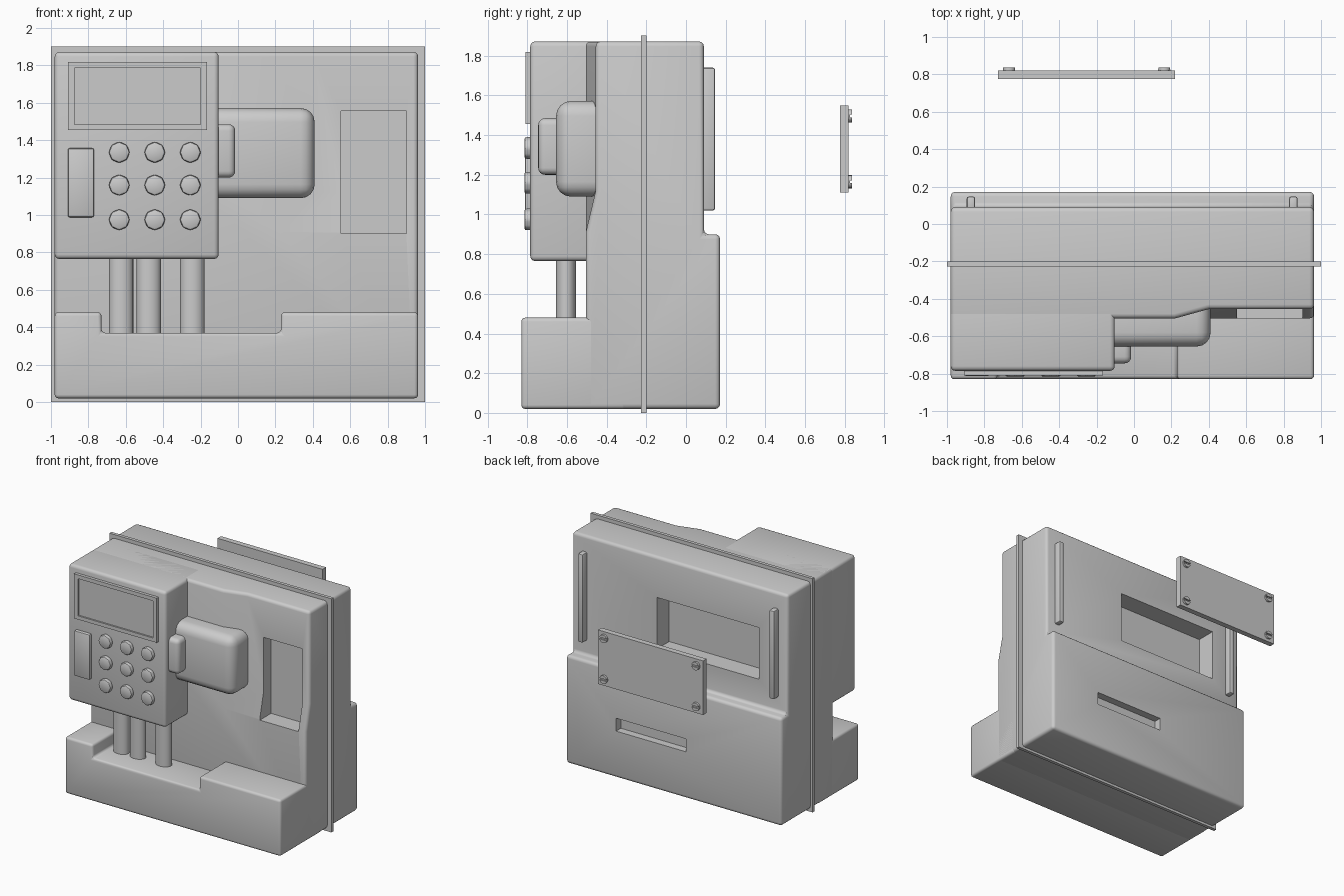
import bpy, bmesh, math

if "Cube" in bpy.data.objects:
    bpy.data.objects.remove(bpy.data.objects["Cube"])


def from_bmesh(name, bm):
    bmesh.ops.recalc_face_normals(bm, faces=bm.faces)
    me = bpy.data.meshes.new(name)
    bm.to_mesh(me)
    bm.free()
    ob = bpy.data.objects.new(name, me)
    bpy.context.collection.objects.link(ob)
    return ob


def activate(ob):
    bpy.ops.object.select_all(action='DESELECT')
    ob.select_set(True)
    bpy.context.view_layer.objects.active = ob


def round_edges(ob, width, segs=3):
    activate(ob)
    m = ob.modifiers.new("bevel", 'BEVEL')
    m.width, m.segments = width, segs
    m.limit_method, m.angle_limit = 'ANGLE', math.radians(30)
    bpy.ops.object.modifier_apply(modifier=m.name)
    bpy.ops.object.shade_smooth_by_angle(angle=math.radians(35))
    return ob


def cut(ob, cutter):
    activate(ob)
    m = ob.modifiers.new("cut", 'BOOLEAN')
    m.operation, m.solver, m.object = 'DIFFERENCE', 'EXACT', cutter
    bpy.ops.object.modifier_apply(modifier=m.name)
    bpy.data.objects.remove(cutter)


def prism(name, pts, axis, lo, hi):
    """Extrude a (y,z) profile along x, or an (x,z) profile along y."""
    bm = bmesh.new()
    put = (lambda p, t: (t, p[0], p[1])) if axis == 'x' else (lambda p, t: (p[0], t, p[1]))
    face = bm.faces.new([bm.verts.new(put(p, lo)) for p in pts])
    ext = bmesh.ops.extrude_face_region(bm, geom=[face])
    for v in ext["geom"]:
        if isinstance(v, bmesh.types.BMVert):
            v.co['xyz'.index(axis)] = hi
    return from_bmesh(name, bm)


def box(name, x, y, z):
    return prism(name, [(x[0], z[0]), (x[1], z[0]), (x[1], z[1]), (x[0], z[1])], 'y', *y)


def disc(name, x, z, y0, y1, r, n):
    pts = [(x + r * math.cos(2 * math.pi * i / n), z + r * math.sin(2 * math.pi * i / n))
           for i in range(n)]
    return prism(name, pts, 'y', y0, y1)


# main body with stepped back
body = prism("main_body", [(-.505, .02), (.172, .02), (.172, .9), (.09, .9), (.09, 1.872), (-.505, 1.872)],
             'x', -.98, .963)

# sloped recess in the upper right of the front
bm = bmesh.new()
ring = [[bm.verts.new((x, y, z)) for x, z in ((x0, z0), (1.2, z0), (1.2, 2.2), (x0, 2.2))]
        for y, x0, z0 in ((-.56, .02, .68), (-.455, .40, 1.12))]
bm.faces.new(ring[0])
bm.faces.new(ring[1])
for i in range(4):
    j = (i + 1) % 4
    bm.faces.new((ring[0][i], ring[0][j], ring[1][j], ring[1][i]))
cut(body, from_bmesh("recess_cutter", bm))
round_edges(body, .025)

# front niche, rear compartment, rear slot
for x, y, z in (((.55, .90), (-.7, -.36), (.9, 1.555)),
                ((-.72, .20), (-.07, .3), (1.12, 1.54)),
                ((-.12, .51), (.11, .3), (.40, .505))):
    cut(body, box("pocket_cutter", x, y, z))
activate(body)
bpy.ops.object.shade_smooth_by_angle(angle=math.radians(35))

# seam flange around the body
box("seam_flange", (-1, 1), (-.227, -.2), (0, 1.902))

# front base with a tray notch
base = prism("front_base", [(-.98, .02), (.963, .02), (.963, .48), (.23, .48), (.23, .37),
                            (-.73, .37), (-.73, .48), (-.98, .48)], 'y', -.83, -.3)
round_edges(base, .02)

# control block
round_edges(box("control_block", (-.98, -.103), (-.785, -.3), (.765, 1.872)), .025)

# display frame with sunken screen
frame = box("display_frame", (-.91, -.165), (-.81, -.77), (1.455, 1.818))
cut(frame, box("screen_cutter", (-.875, -.2), (-.9, -.797), (1.485, 1.787)))

# coin plate and keypad
round_edges(box("side_plate", (-.91, -.77), (-.812, -.77), (.988, 1.357)), .01, 2)
for x in (-.635, -.445, -.255):
    for z in (.975, 1.16, 1.335):
        round_edges(disc("keypad_button", x, z, -.815, -.77, .057, 8), .012, 2)

# oval columns between tray and control block
for x in (-.625, -.477, -.245):
    col = disc("column", 0, 0, .34, .80, .065, 24)
    for v in col.data.vertices:
        v.co = (v.co.x + x, v.co.z * .78 - .605, v.co.y)
    col.data.flip_normals()
    activate(col)
    bpy.ops.object.shade_smooth_by_angle(angle=math.radians(35))
    bm = bmesh.new()
    bm.from_mesh(col.data)
    bmesh.ops.recalc_face_normals(bm, faces=bm.faces)
    bm.to_mesh(col.data)
    bm.free()

# rounded side housing and its small knob
round_edges(box("side_housing", (-.25, .41), (-.655, -.36), (1.09, 1.572)), .075, 4)
round_edges(box("side_knob", (-.25, -.015), (-.745, -.58), (1.2, 1.485)), .035, 4)

# rear rails
for x in (-.872, .852):
    round_edges(box("rear_rail", (x - .023, x + .023), (.06, .147), (1.02, 1.74)), .012, 2)

# detached rear cover with slotted screws
box("rear_cover", (-.728, .218), (.775, .82), (1.11, 1.55))
for x in (-.668, .162):
    for z in (1.165, 1.497):
        screw = disc("cover_screw", x, z, .80, .837, .033, 16)
        cut(screw, box("slot_cutter", (x - .05, x + .05), (.826, .9), (z - .007, z + .007)))
        activate(screw)
        bpy.ops.object.shade_smooth_by_angle(angle=math.radians(35))
